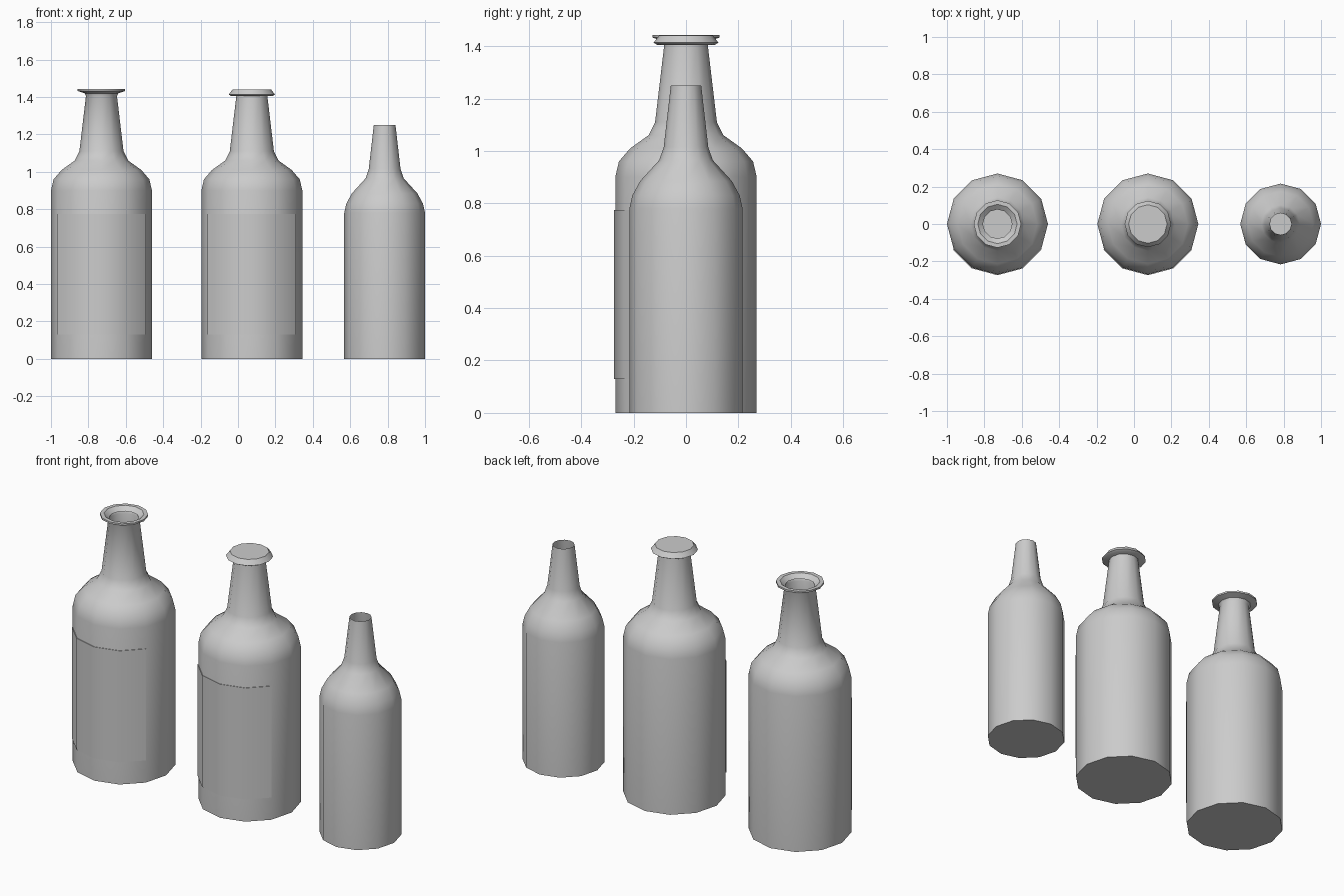
import bpy, bmesh
from math import cos, sin, radians

if "Cube" in bpy.data.objects:
    bpy.data.objects.remove(bpy.data.objects["Cube"])

SIDES = 12


def lathe(name, x, profile, floor=False, lid=False, first=0, count=SIDES):
    """Revolve (radius, z) points around a vertical axis at x; count < SIDES gives a partial wrap."""
    bm = bmesh.new()
    full = count == SIDES
    n = SIDES if full else count + 1
    rings = []
    for r, z in profile:
        angles = [radians(360 / SIDES * (first + i)) for i in range(n)]
        rings.append([bm.verts.new((x + r * cos(a), r * sin(a), z)) for a in angles])
    for low, high in zip(rings, rings[1:]):
        for i in range(count):
            j = (i + 1) % n
            bm.faces.new((low[i], low[j], high[j], high[i]))
    if floor:
        bm.faces.new(rings[0][::-1])
    if lid:
        bm.faces.new(rings[-1])
    mesh = bpy.data.meshes.new(name)
    bm.to_mesh(mesh)
    bm.free()
    obj = bpy.data.objects.new(name, mesh)
    bpy.context.collection.objects.link(obj)
    bpy.ops.object.select_all(action='DESELECT')
    obj.select_set(True)
    bpy.context.view_layer.objects.active = obj
    bpy.ops.object.shade_smooth_by_angle(angle=radians(40))
    return obj


large = [(0.27, 0), (0.27, 0.90), (0.256, 0.96), (0.213, 1.01),
         (0.143, 1.06), (0.118, 1.11), (0.083, 1.405)]
small = [(0.216, 0), (0.216, 0.78), (0.205, 0.83), (0.175, 0.885),
         (0.102, 0.965), (0.085, 1.015), (0.058, 1.25)]
label = [(0.2705, 0.13), (0.274, 0.13), (0.274, 0.775), (0.2705, 0.775)]

# open bottle with flared lip
lip = [(0.09, 1.42), (0.127, 1.432), (0.127, 1.442), (0.105, 1.442), (0.078, 1.42)]
lathe("open_bottle", -0.73, large + lip, floor=True)

# capped bottle and its cap
lathe("capped_bottle", 0.074, large, floor=True)
lathe("bottle_cap", 0.074, [(0.11, 1.405), (0.124, 1.413), (0.103, 1.44)], floor=True, lid=True)

# front labels
for name, x in (("open_bottle_label", -0.73), ("capped_bottle_label", 0.074)):
    lathe(name, x, label, first=7, count=4)

# small open bottle
lathe("small_bottle", 0.784, small, floor=True)
